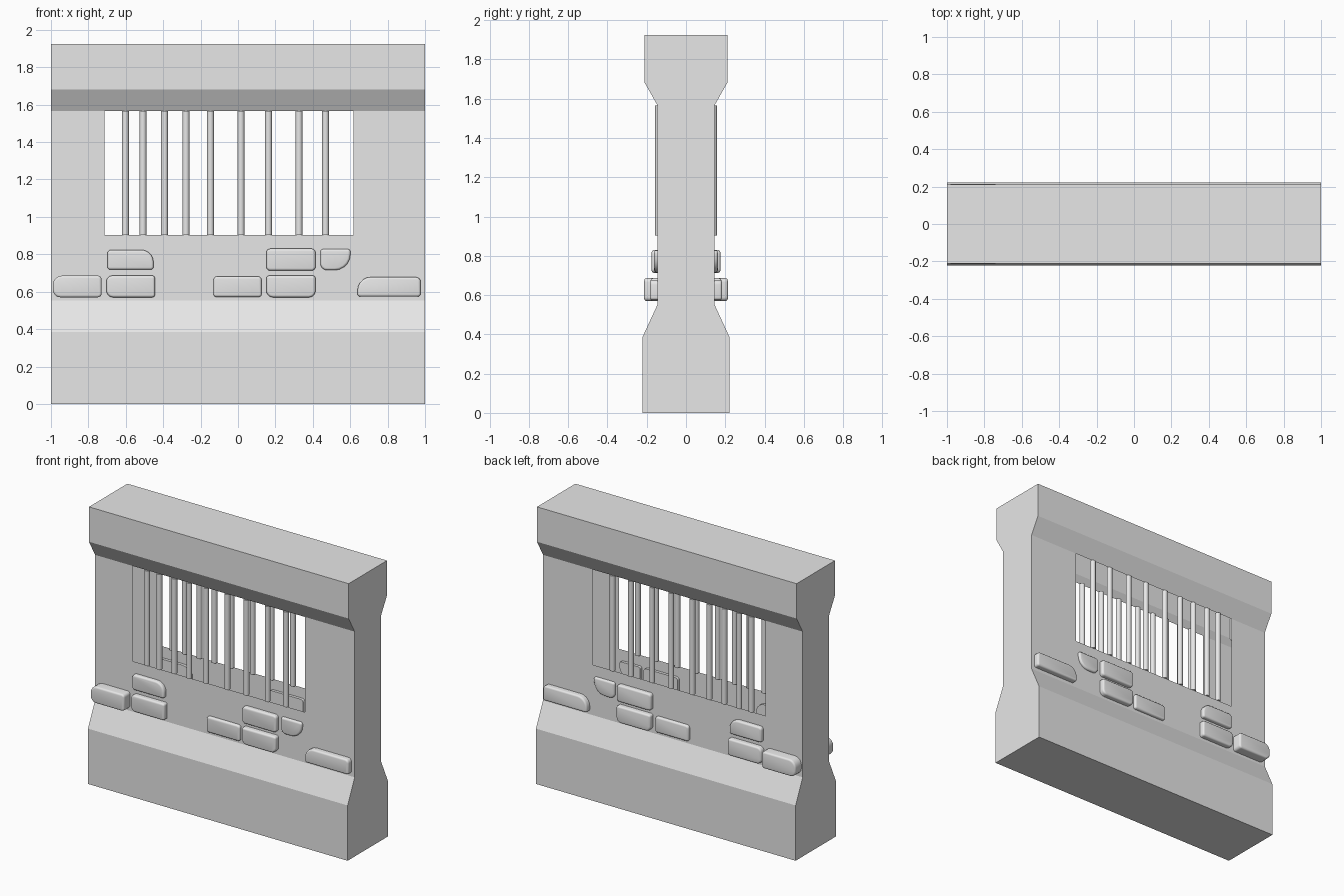
import bpy, bmesh, math
from mathutils import Vector

if "Cube" in bpy.data.objects:
    bpy.data.objects.remove(bpy.data.objects["Cube"])

stone_grey = bpy.data.materials.new("stone_grey")
stone_grey.diffuse_color = (0.8, 0.8, 0.8, 1)
stone_grey.use_nodes = True
stone_grey.node_tree.nodes["Principled BSDF"].inputs["Base Color"].default_value = stone_grey.diffuse_color


def finish(name, bm, smooth=False, mirror=False):
    bmesh.ops.recalc_face_normals(bm, faces=bm.faces)
    mesh = bpy.data.meshes.new(name)
    bm.to_mesh(mesh)
    bm.free()
    mesh.materials.append(stone_grey)
    if smooth:
        mesh.shade_smooth()
        mesh.set_sharp_from_angle(angle=math.radians(35))
    ob = bpy.data.objects.new(name, mesh)
    bpy.context.collection.objects.link(ob)
    if mirror:
        mod = ob.modifiers.new("both_sides", 'MIRROR')
        mod.use_axis = (False, True, False)
        mod.use_mirror_merge = False
    return ob


def prism(bm, points, offset):
    """Closed prism from a planar outline; returns the far cap."""
    base = bm.faces.new([bm.verts.new(p) for p in points])
    ext = bmesh.ops.extrude_face_region(bm, geom=[base], use_keep_orig=True)["geom"]
    verts = [g for g in ext if isinstance(g, bmesh.types.BMVert)]
    bmesh.ops.translate(bm, verts=verts, vec=offset)
    return next(g for g in ext if isinstance(g, bmesh.types.BMFace))


# Hollow wall: waisted profile swept along x, with a window opening in each face
WIN_L, WIN_R, WIN_B, WIN_T = -0.713, 0.618, 0.903, 1.566
half = [(0.222, 0), (0.222, 0.385), (0.145, 0.552),
        (0.145, WIN_T), (0.211, 1.682), (0.211, 1.925)]
outline = [(-1, -y, z) for y, z in half] + [(-1, y, z) for y, z in reversed(half)]
bm = bmesh.new()
prism(bm, outline, (2, 0, 0))
bmesh.ops.recalc_face_normals(bm, faces=bm.faces)
for co, no in (((WIN_L, 0, 0), (1, 0, 0)), ((WIN_R, 0, 0), (1, 0, 0)),
               ((0, 0, WIN_B), (0, 0, 1))):
    bmesh.ops.bisect_plane(bm, geom=bm.verts[:] + bm.edges[:] + bm.faces[:],
                           plane_co=co, plane_no=no)
openings = []
for f in bm.faces:
    c = f.calc_center_median()
    if abs(f.normal.y) > 0.99 and WIN_L < c.x < WIN_R and WIN_B < c.z < WIN_T:
        openings.append(f)
bmesh.ops.delete(bm, geom=openings, context='FACES')
finish("wall", bm)

# Window bars, unevenly spaced, on both faces
for x in (-0.602, -0.508, -0.393, -0.278, -0.147, 0.016, 0.163, 0.326, 0.468):
    bm = bmesh.new()
    ring = [(x + 0.0185 * math.cos(a), -0.139 + 0.0185 * math.sin(a), WIN_B)
            for a in (math.tau * i / 12 for i in range(12))]
    prism(bm, ring, (0, 0, WIN_T - WIN_B))
    finish("window_bar", bm, smooth=True, mirror=True)


# Raised stones: rounded outline with a softened outer rim
def stone(x0, x1, z0, z1, depth, radii):
    corners = ((x0, z1, 1, -1), (x1, z1, -1, -1), (x1, z0, -1, 1), (x0, z0, 1, 1))
    pts = []
    for k, ((x, z, sx, sz), r) in enumerate(zip(corners, radii)):
        start = math.pi - k * math.pi / 2
        for i in range(6):
            a = start - i * math.pi / 10
            pts.append((x + sx * r + r * math.cos(a), -0.125,
                        z + sz * r + r * math.sin(a)))
    bm = bmesh.new()
    cap = prism(bm, pts, (0, 0.125 - depth, 0))
    bmesh.ops.bevel(bm, geom=cap.edges[:], offset=0.012, segments=3,
                    profile=0.5, affect='EDGES', clamp_overlap=True)
    finish("raised_stone", bm, smooth=True, mirror=True)


# left, right, bottom, top, depth, corner radii (clockwise from top left)
for s in (
    (-0.990, -0.730, 0.570, 0.686, 0.213, (0.05, 0.02, 0.02, 0.04)),
    (-0.703, -0.444, 0.570, 0.686, 0.180, (0.03, 0.015, 0.015, 0.035)),
    (-0.698, -0.452, 0.718, 0.824, 0.172, (0.02, 0.065, 0.015, 0.015)),
    (-0.131, 0.126, 0.572, 0.682, 0.165, (0.02, 0.02, 0.015, 0.015)),
    (0.152, 0.414, 0.570, 0.686, 0.180, (0.015, 0.015, 0.035, 0.035)),
    (0.152, 0.414, 0.713, 0.830, 0.175, (0.02, 0.02, 0.02, 0.02)),
    (0.441, 0.601, 0.715, 0.828, 0.162, (0.015, 0.015, 0.085, 0.035)),
    (0.639, 0.976, 0.574, 0.678, 0.183, (0.07, 0.025, 0.015, 0.015)),
):
    stone(*s)
